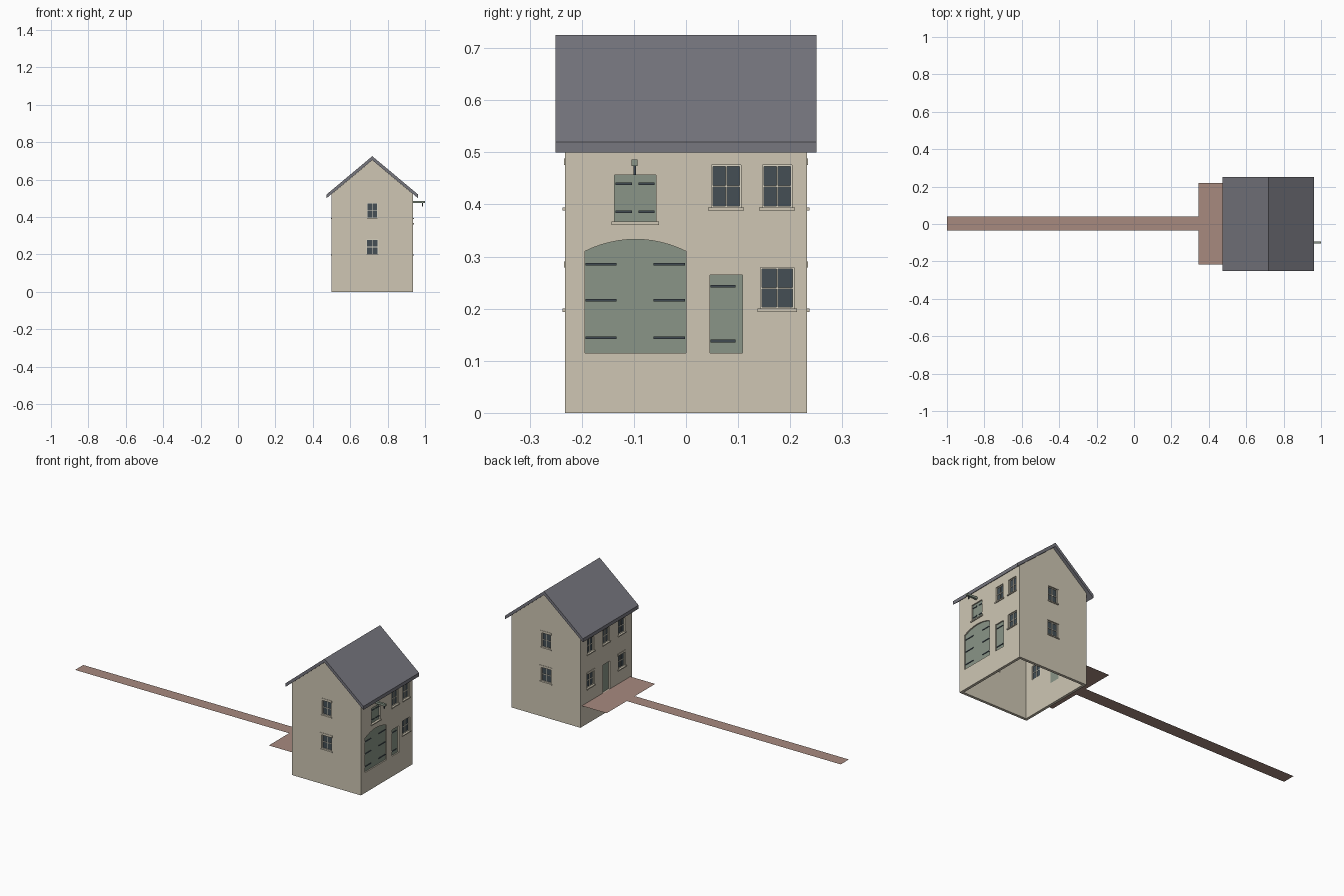
import bpy, bmesh, math
from mathutils import Vector

cube = bpy.data.objects.get("Cube")
if cube:
    bpy.data.objects.remove(cube)


def material(name, rgb):
    m = bpy.data.materials.new(name)
    m.use_nodes = True
    col = [(c / 255) ** 2.2 for c in rgb] + [1]
    m.diffuse_color = col
    m.node_tree.nodes["Principled BSDF"].inputs["Base Color"].default_value = col
    return m


STONE = material("stone", (205, 197, 178))
SLATE = material("slate", (118, 118, 126))
GREEN = material("green paint", (136, 148, 134))
IRON = material("dark iron", (66, 75, 82))
GLASS = material("dark glass", (70, 80, 86))
CREAM = material("cream paint", (222, 216, 198))
BRICK = material("brick paving", (166, 137, 126))

CX, HX, HY = 0.718, 0.217, 0.232      # house centre and half sizes
WALL = 0.015
# each wall: origin, direction along the wall, outward direction
SIDES = {
    "left": (Vector((CX + HX, 0, 0)), Vector((0, 1, 0)), Vector((1, 0, 0))),
    "right": (Vector((CX - HX, 0, 0)), Vector((0, 1, 0)), Vector((-1, 0, 0))),
    "front": (Vector((CX, -HY, 0)), Vector((1, 0, 0)), Vector((0, -1, 0))),
    "back": (Vector((CX, HY, 0)), Vector((1, 0, 0)), Vector((0, 1, 0))),
}


def rect(u0, u1, z0, z1):
    return [(u0, z0), (u1, z0), (u1, z1), (u0, z1)]


def prisms(name, side, outlines, d0, d1, mat):
    """Extrude wall-plane outlines from depth d0 to d1 (positive is outward)."""
    origin, along, out = SIDES[side]
    bm = bmesh.new()
    for pts in outlines:
        ends = [[bm.verts.new(origin + along * u + out * d + Vector((0, 0, z)))
                 for u, z in pts] for d in (d0, d1)]
        a, b = ends
        bm.faces.new(a)
        bm.faces.new(b)
        for i in range(len(a)):
            j = (i + 1) % len(a)
            bm.faces.new((a[i], a[j], b[j], b[i]))
    bmesh.ops.recalc_face_normals(bm, faces=bm.faces)
    me = bpy.data.meshes.new(name)
    bm.to_mesh(me)
    bm.free()
    me.materials.append(mat)
    ob = bpy.data.objects.new(name, me)
    bpy.context.collection.objects.link(ob)
    return ob


cutters = []


def opening(side, outline):
    cutters.append(prisms("opening", side, [outline], -0.03, 0.02, STONE))


def sill(name, side, u0, u1, z):
    prisms(name, side, [rect(u0 - 0.006, u1 + 0.006, z - 0.006, z)], -0.01, 0.005, STONE)


def window(name, side, u, z0, z1, w, lintel=True):
    u0, u1, zm, b, t = u - w / 2, u + w / 2, (z0 + z1) / 2, 0.003, 0.0015
    opening(side, rect(u0, u1, z0, z1))
    prisms(name + "_glass", side, [rect(u0, u1, z0, z1)], -0.012, -0.009, GLASS)
    prisms(name + "_frame", side,
           [rect(u0, u0 + b, z0, z1), rect(u1 - b, u1, z0, z1),
            rect(u0 + b, u1 - b, z0, z0 + b), rect(u0 + b, u1 - b, z1 - b, z1),
            rect(u - t, u + t, z0 + b, z1 - b),
            rect(u0 + b, u - t, zm - t, zm + t), rect(u + t, u1 - b, zm - t, zm + t)],
           -0.013, -0.006, CREAM)
    sill(name + "_sill", side, u0, u1, z0)
    if lintel:
        prisms(name + "_lintel", side,
               [rect(u0 - 0.006, u1 + 0.006, z1, z1 + 0.012)], -0.01, 0.002, STONE)


def door(name, side, outline, hinges):
    """Recessed door leaf with iron strap hinges given as (u0, u1, z)."""
    opening(side, outline)
    prisms(name, side, [outline], -0.013, -0.007, GREEN)
    if hinges:
        prisms(name + "_hinges", side,
               [rect(a, b, z - 0.0025, z + 0.0025) for a, b, z in hinges],
               -0.008, -0.004, IRON)


# Windows
for i, u in enumerate((0.077, 0.175)):
    window(f"yard_upper_window_{i + 1}", "left", u, 0.394, 0.476, 0.057, False)
window("yard_lower_window", "left", 0.175, 0.2, 0.279, 0.064, False)
for side in ("front", "back"):
    window(side + "_upper_window", side, 0.0, 0.394, 0.476, 0.057)
    window(side + "_lower_window", side, 0.0, 0.2, 0.279, 0.064)
for i, u in enumerate((-0.14, 0, 0.14)):
    window(f"path_upper_window_{i + 1}", "right", u, 0.394, 0.476, 0.057)
    if u:
        window(f"path_lower_window_{i + 1}", "right", u, 0.2, 0.279, 0.064)

# Arched wagon door
half, spring, rise = 0.097, 0.31, 0.023
radius = (half ** 2 + rise ** 2) / (2 * rise)
sweep = math.asin(half / radius)
arch = [(-half - 0.097, 0.115), (0.0, 0.115)]
for i in range(13):
    a = sweep * (1 - i / 6)
    arch.append((-0.097 + radius * math.sin(a), spring + rise - radius + radius * math.cos(a)))
door("wagon_door", "left", arch,
     [(a, b, z) for z in (0.144, 0.216, 0.285) for a, b in ((-0.193, -0.133), (-0.062, -0.002))])

# Side door, loft hatch and entrance door
door("side_door", "left", rect(0.046, 0.108, 0.115, 0.265),
     [(0.047, 0.095, z) for z in (0.138, 0.243)])
door("loft_hatch", "left", rect(-0.137, -0.058, 0.367, 0.457),
     [(a, b, z) for z in (0.386, 0.44) for a, b in ((-0.135, -0.104), (-0.091, -0.06))])
sill("loft_sill", "left", -0.137, -0.058, 0.367)
door("entrance_door", "right", rect(-0.031, 0.031, 0.12, 0.279), [])

# Hoist beam and hook above the hatch
prisms("hoist_beam", "left", [rect(-0.105, -0.093, 0.474, 0.486)], -0.015, 0.065, GREEN)
prisms("hoist_hook", "left", [rect(-0.101, -0.096, 0.457, 0.474)], 0.05, 0.055, IRON)

# Hollow house shell with gables, open underneath
EAVE, PEAK = 0.523, 0.704
body = prisms("house_walls", "front",
              [[(-HX, 0), (HX, 0), (HX, EAVE), (0, PEAK), (-HX, EAVE)]], 0, -2 * HY, STONE)
w = HX - WALL
cutters.insert(0, prisms("room_space", "front",
               [[(-w, -0.05), (w, -0.05), (w, EAVE), (0, PEAK - 0.013), (-w, EAVE)]],
               -WALL, WALL - 2 * HY, STONE))
for c in cutters:
    mod = body.modifiers.new("cut", 'BOOLEAN')
    mod.operation, mod.solver, mod.object = 'DIFFERENCE', 'EXACT', c
bpy.context.view_layer.update()
shell = bpy.data.meshes.new_from_object(
    body.evaluated_get(bpy.context.evaluated_depsgraph_get()))
body.modifiers.clear()
body.data = shell
for c in cutters:
    bpy.data.objects.remove(c)

# Pitched roof
R = 0.245
prisms("roof", "front",
       [[(-R, 0.52), (0, 0.725), (R, 0.52), (R, 0.5), (0, 0.704), (-R, 0.5)]],
       0.018, -2 * HY - 0.018, SLATE)

# Paved forecourt and long path in one flat piece
x0, x1, x2, z = -1.0, 0.345, CX - HX, 0.12
me = bpy.data.meshes.new("path")
pts = [(x0, -0.034), (x1, -0.034), (x1, -0.216), (x2, -0.216),
       (x2, 0.22), (x1, 0.22), (x1, 0.039), (x0, 0.039)]
me.from_pydata([(x, y, z) for x, y in pts], [], [list(range(len(pts)))])
me.materials.append(BRICK)
bpy.context.collection.objects.link(bpy.data.objects.new("path", me))
